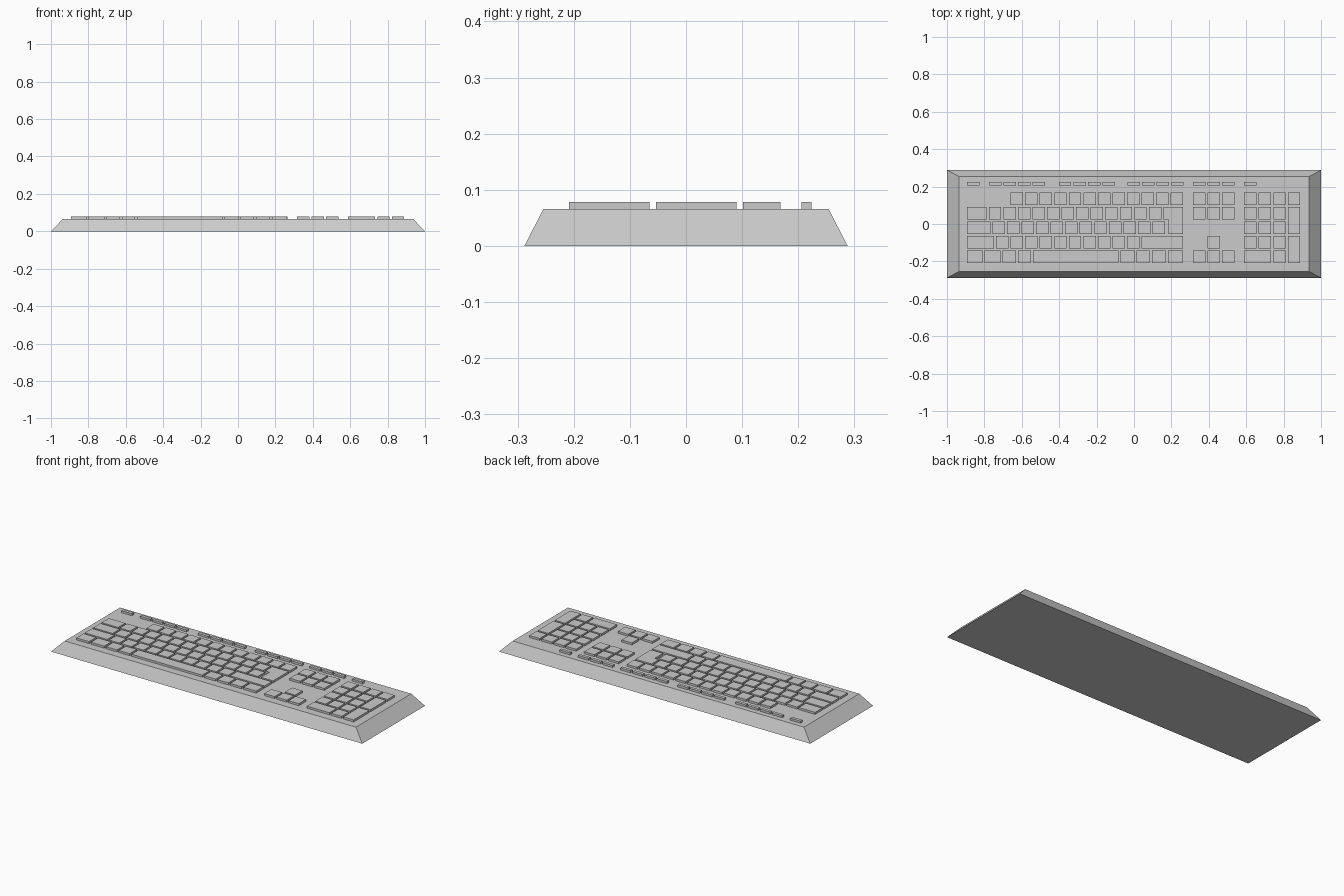
import bpy, bmesh

if "Cube" in bpy.data.objects:
    bpy.data.objects.remove(bpy.data.objects["Cube"])

U, GAP = 0.0778, 0.0115           # key pitch and gap between keys
DECK, TOP = 0.066, 0.078          # deck height and key top height
ROW_TOP = [0.168 - 0.0776 * i for i in range(5)]
KEY_H = 0.066
MAIN_X, NAV_X, PAD_X = -0.893, 0.315, 0.589


def make_object(name, bm):
    bmesh.ops.recalc_face_normals(bm, faces=bm.faces)
    mesh = bpy.data.meshes.new(name)
    bm.to_mesh(mesh)
    bm.free()
    obj = bpy.data.objects.new(name, mesh)
    bpy.context.collection.objects.link(obj)
    return obj


def prism(bm, outline, z0, z1):
    """Extrude a flat outline straight up."""
    face = bm.faces.new([bm.verts.new((x, y, z0)) for x, y in outline])
    ext = bmesh.ops.extrude_face_region(bm, geom=[face])
    for v in ext["geom"]:
        if isinstance(v, bmesh.types.BMVert):
            v.co.z = z1


def block(bm, x0, x1, y0, y1):
    prism(bm, [(x0, y0), (x1, y0), (x1, y1), (x0, y1)], DECK - 0.001, TOP)


def key(bm, origin, col, row, w=1, h=1):
    """Key on the pitch grid, w columns wide and h rows deep."""
    x = origin + col * U
    y1 = ROW_TOP[row]
    y0 = ROW_TOP[row + h - 1] - KEY_H
    block(bm, x, x + w * U - GAP, y0, y1)


def key_row(bm, row, start, widths):
    for w in widths:
        key(bm, MAIN_X, start, row, w)
        start += w


# Sloped case
bm = bmesh.new()
bmesh.ops.create_cube(bm, size=1)
for v in bm.verts:
    up = v.co.z > 0
    sx, sy = (1 if v.co.x > 0 else -1), (1 if v.co.y > 0 else -1)
    v.co = (sx * (0.936 if up else 1), sy * (0.254 if up else 0.288), DECK if up else 0)
make_object("keyboard_case", bm)

# Main typing keys
bm = bmesh.new()
key_row(bm, 0, 3, [1] * 12)
key_row(bm, 1, 0, [1.5] + [1] * 12)
key_row(bm, 2, 0, [1.75] + [1] * 12)
key_row(bm, 3, 0, [2] + [1] * 10 + [3])
key_row(bm, 4, 0, [1.2, 1.25, 1.05, 1.05, 6, 1.1, 1.05, 1.1, 1.2])
make_object("typing_keys", bm)

# L-shaped enter key
bm = bmesh.new()
xl, xs, xr = MAIN_X + 13.5 * U, MAIN_X + 13.85 * U, MAIN_X + 15 * U - GAP
yt, ym, yb = ROW_TOP[1], ROW_TOP[1] - KEY_H, ROW_TOP[2] - KEY_H
prism(bm, [(xs, yb), (xr, yb), (xr, yt), (xl, yt), (xl, ym), (xs, ym)],
      DECK - 0.001, TOP)
make_object("enter_key", bm)

# Slim function keys in groups along the back
bm = bmesh.new()
for start, count in [(MAIN_X, 1), (-0.775, 4), (-0.402, 4), (-0.034, 4), (NAV_X, 3), (PAD_X, 1)]:
    for i in range(count):
        x = start + i * U
        block(bm, x, x + U - GAP, 0.206, 0.224)
make_object("function_keys", bm)

# Navigation block and arrow keys
bm = bmesh.new()
for row, cols in [(0, (0, 1, 2)), (1, (0, 1, 2)), (3, (1,)), (4, (0, 1, 2))]:
    for c in cols:
        key(bm, NAV_X, c, row)
make_object("navigation_keys", bm)

# Number pad with tall and wide keys
bm = bmesh.new()
for row in range(4):
    for c in range(3):
        key(bm, PAD_X, c, row)
key(bm, PAD_X, 3, 0)
key(bm, PAD_X, 3, 1, h=2)
key(bm, PAD_X, 3, 3, h=2)
key(bm, PAD_X, 0, 4, w=2)
key(bm, PAD_X, 2, 4)
make_object("number_pad_keys", bm)
